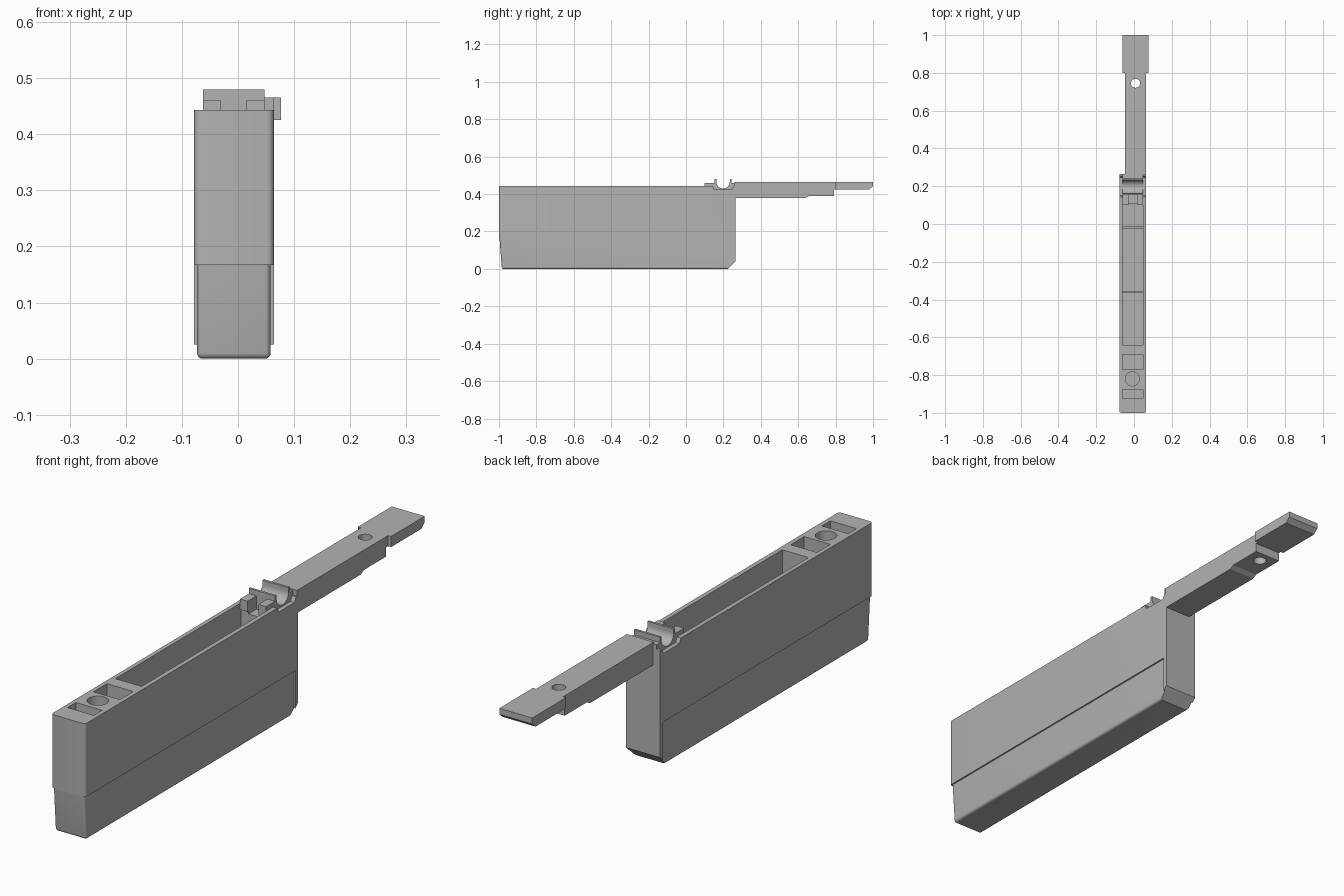
import bpy, bmesh, math
from mathutils import Vector

cube = bpy.data.objects.get("Cube")
if cube:
    bpy.data.objects.remove(cube, do_unlink=True)

grey = bpy.data.materials.new("plain grey")
grey.use_nodes = True
grey.diffuse_color = (0.45, 0.45, 0.45, 1)
grey.node_tree.nodes["Principled BSDF"].inputs["Base Color"].default_value = (0.45, 0.45, 0.45, 1)

LEFT, RIGHT = 0.064, -0.078      # outer walls
IN_L, IN_R = 0.047, -0.062       # inner walls


def finish(name, bm, cutter=False):
    bmesh.ops.recalc_face_normals(bm, faces=bm.faces)
    mesh = bpy.data.meshes.new(name)
    bm.to_mesh(mesh)
    bm.free()
    mesh.materials.append(grey)
    ob = bpy.data.objects.new(name, mesh)
    bpy.context.collection.objects.link(ob)
    if cutter:
        ob.hide_render = True
        ob.hide_viewport = True
        ob.display_type = 'WIRE'
    else:
        bpy.ops.object.select_all(action='DESELECT')
        ob.select_set(True)
        bpy.context.view_layer.objects.active = ob
        bpy.ops.object.shade_smooth_by_angle(angle=math.radians(30))
    return ob


def side_profile(name, points, x0, x1, bevel=None, width=0.012, cutter=False):
    """Extrude a (y, z) outline across x; bevel picks edges to round."""
    bm = bmesh.new()
    face = bm.faces.new([bm.verts.new((x0, y, z)) for y, z in points])
    out = bmesh.ops.extrude_face_region(bm, geom=[face])["geom"]
    bmesh.ops.translate(bm, vec=(x1 - x0, 0, 0),
                        verts=[v for v in out if isinstance(v, bmesh.types.BMVert)])
    if bevel:
        edges = [e for e in bm.edges if bevel(e)]
        bmesh.ops.bevel(bm, geom=edges, offset=width, segments=5, profile=0.5, affect='EDGES')
    return finish(name, bm, cutter)


def box(name, x0, x1, y0, y1, z0, z1, cutter=False):
    return side_profile(name, [(y0, z0), (y1, z0), (y1, z1), (y0, z1)], x0, x1, cutter=cutter)


def round_cutter(name, x, y, radius, z0, z1):
    bm = bmesh.new()
    bmesh.ops.create_cone(bm, cap_ends=True, segments=40, radius1=radius, radius2=radius, depth=z1 - z0)
    bmesh.ops.translate(bm, vec=(x, y, (z0 + z1) / 2), verts=bm.verts)
    return finish(name, bm, True)


def cut(ob, *cutters):
    for c in cutters:
        mod = ob.modifiers.new(c.name, 'BOOLEAN')
        mod.operation = 'DIFFERENCE'
        mod.solver = 'EXACT'
        mod.object = c


def front_upright(e):
    a, b = (v.co for v in e.verts)
    return max(a.y, b.y) < -0.9 and abs(a.z - b.z) > 0.05


def lower_rounding(e):
    a, b = (v.co for v in e.verts)
    along_bottom = max(a.z, b.z) < 0.001 and max(a.y, b.y) < 0.23 and abs(a.y - b.y) > 0.1
    front_bottom = max(a.z, b.z) < 0.001 and max(a.y, b.y) < -0.9
    return front_upright(e) or along_bottom or front_bottom


# Casing: upper shell, slimmer lower shell and full-width rear rim
upper = side_profile("upper_casing", [(-1, 0.167), (0.265, 0.167), (0.265, 0.443), (-1, 0.443)],
                     RIGHT, LEFT, front_upright)
lower = side_profile("lower_casing", [(-0.997, 0.167), (-0.985, 0), (0.225, 0), (0.265, 0.04), (0.265, 0.167)],
                     -0.073, 0.058, lower_rounding, 0.01)
side_profile("rear_rim", [(0.25, 0.025), (0.265, 0.04), (0.265, 0.167), (0.25, 0.167)], RIGHT, LEFT)

# Pockets in the casing
pockets = [box("pocket_cutter_%d" % i, IN_R, IN_L, y0, y1, 0.03, 0.6, True)
           for i, (y0, y1) in enumerate([(-0.64, 0.105), (-0.77, -0.69), (-0.925, -0.875)])]
pockets.append(round_cutter("round_pocket_cutter", -0.009, -0.82, 0.037, 0.03, 0.6))
cut(upper, *pockets)
cut(lower, *pockets)

# Low ribs across the main pocket
for i, y in enumerate((-0.36, -0.018)):
    box("pocket_rib_%d" % i, IN_R, IN_L, y - 0.006, y + 0.006, 0.025, 0.1)

# Notch across the casing top, holding the cradle
notch = side_profile("notch_cutter", [(0.134, 0.46), (0.15, 0.425), (0.245, 0.425), (0.262, 0.46)],
                     -0.1, 0.1, cutter=True)
channel = box("channel_cutter", -0.03, 0.015, 0.09, 0.153, 0.41, 0.6, True)
cut(upper, notch, channel)

# Cradle with a half-round trough
arc = [(0.198 - 0.036 * math.cos(t), 0.466 - 0.036 * math.sin(t))
       for t in (math.pi * i / 20 for i in range(21))]
side_profile("cradle", [(0.153, 0.48), (0.153, 0.41), (0.243, 0.41), (0.243, 0.48), (0.234, 0.48)]
             + arc[::-1] + [(0.162, 0.48)], IN_R, IN_L)

# Blocks either side of the channel, and the ledge behind the cradle
for side, x0, x1 in (("right", IN_R, -0.03), ("left", 0.015, IN_L)):
    box(side + "_guide_block", x0, x1, 0.1, 0.153, 0.42, 0.46)
side_profile("rear_ledge", [(0.242, 0.425), (0.245, 0.425), (0.265, 0.44), (0.265, 0.46), (0.242, 0.46)],
             IN_R, IN_L)

# Arm and its wider tip
arm = side_profile("arm", [(0.26, 0.465), (0.26, 0.38), (0.64, 0.38), (0.657, 0.39), (0.79, 0.39),
                           (0.79, 0.425), (0.82, 0.425), (0.82, 0.465)], -0.048, LEFT)
cut(arm, round_cutter("arm_hole_cutter", 0.008, 0.745, 0.024, 0.3, 0.6))
side_profile("arm_tip", [(0.8, 0.465), (0.8, 0.425), (0.98, 0.425), (1, 0.442), (1, 0.465)], -0.06, 0.077)
